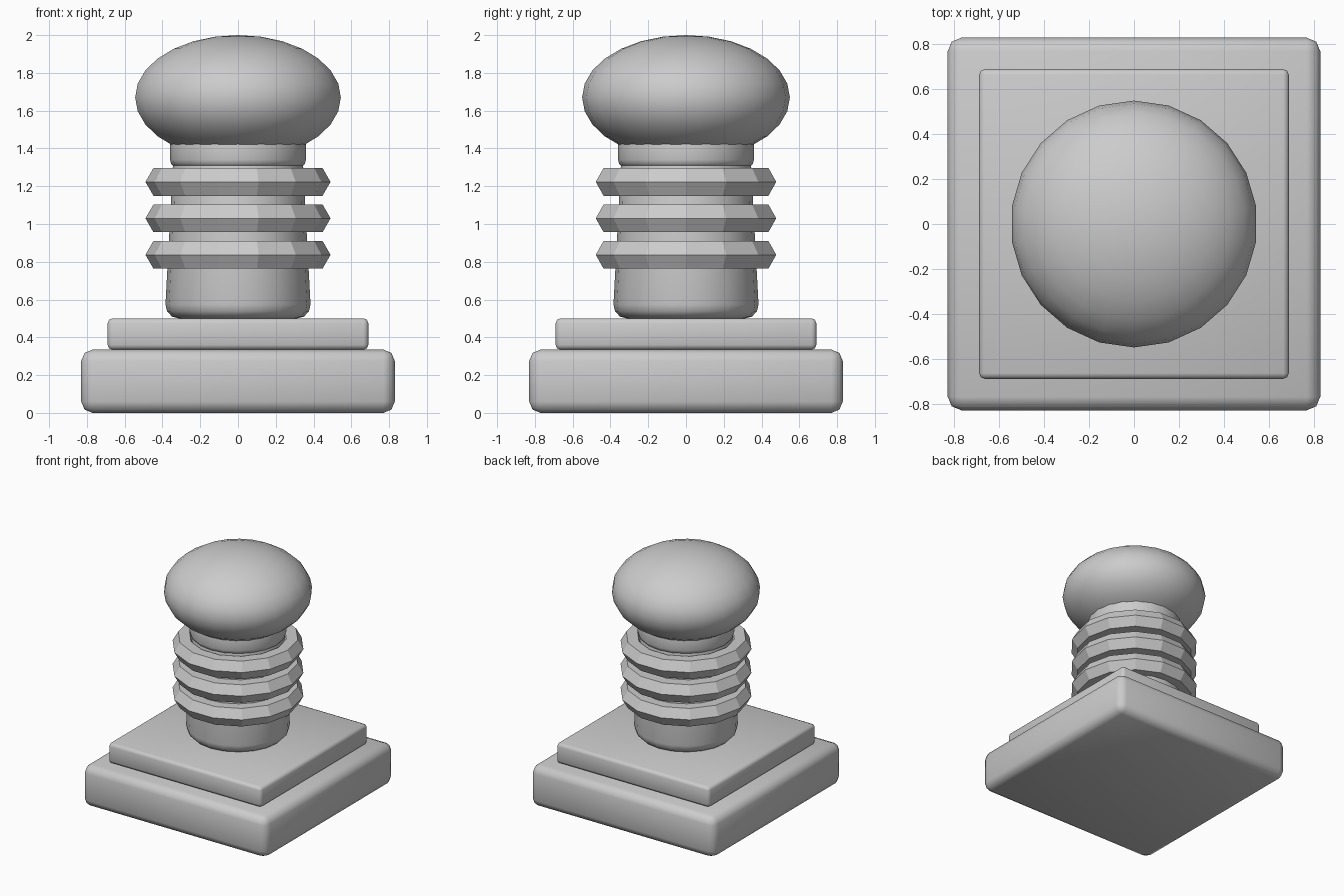
import bpy, math

if "Cube" in bpy.data.objects:
    bpy.data.objects.remove(bpy.data.objects["Cube"])

grey = bpy.data.materials.new("plain grey")
grey.diffuse_color = (0.6, 0.6, 0.6, 1)
grey.use_nodes = True
grey.node_tree.nodes["Principled BSDF"].inputs["Base Color"].default_value = grey.diffuse_color


def finish(name, angle=None):
    ob = bpy.context.object
    ob.name = name
    ob.data.materials.append(grey)
    if angle is not None:
        bpy.ops.object.shade_smooth_by_angle(angle=math.radians(angle))
    return ob


def slab(name, half, z0, z1, bevel):
    bpy.ops.mesh.primitive_cube_add(size=1, location=(0, 0, (z0 + z1) / 2))
    ob = bpy.context.object
    ob.scale = (2 * half, 2 * half, z1 - z0)
    bpy.ops.object.transform_apply(location=False, rotation=False, scale=True)
    mod = ob.modifiers.new("rounded edges", 'BEVEL')
    mod.width, mod.segments = bevel, 2
    bpy.ops.object.modifier_apply(modifier=mod.name)
    return finish(name, 60)


def tapered(name, r0, r1, z0, z1, bevel, sides=20):
    bpy.ops.mesh.primitive_cone_add(vertices=sides, radius1=r0, radius2=r1,
                                    depth=z1 - z0, location=(0, 0, (z0 + z1) / 2))
    ob = bpy.context.object
    mod = ob.modifiers.new("rounded rims", 'BEVEL')
    mod.width, mod.segments = bevel, 3
    mod.limit_method, mod.angle_limit = 'ANGLE', math.radians(40)
    bpy.ops.object.modifier_apply(modifier=mod.name)
    return finish(name, 50)


# stepped square base
slab("lower_base", 0.83, 0.0, 0.335, 0.06)
slab("upper_base", 0.69, 0.335, 0.50, 0.025)

# tapered shaft and the collar under the knob
tapered("shaft", 0.388, 0.34, 0.50, 1.40, 0.075)
tapered("collar", 0.36, 0.36, 1.30, 1.47, 0.04)

# three faceted rings
for i in range(3):
    bpy.ops.mesh.primitive_torus_add(major_segments=14, minor_segments=6,
                                     major_radius=0.405, minor_radius=0.085,
                                     location=(0, 0, 0.837 + 0.193 * i))
    finish(f"ring_{i + 1}")
    bpy.ops.object.shade_flat()

# flattened round knob
bpy.ops.mesh.primitive_uv_sphere_add(segments=22, ring_count=14, radius=1,
                                     location=(0, 0, 1.67))
bpy.context.object.scale = (0.55, 0.55, 0.33)
bpy.ops.object.transform_apply(location=False, rotation=False, scale=True)
finish("knob", 60)
